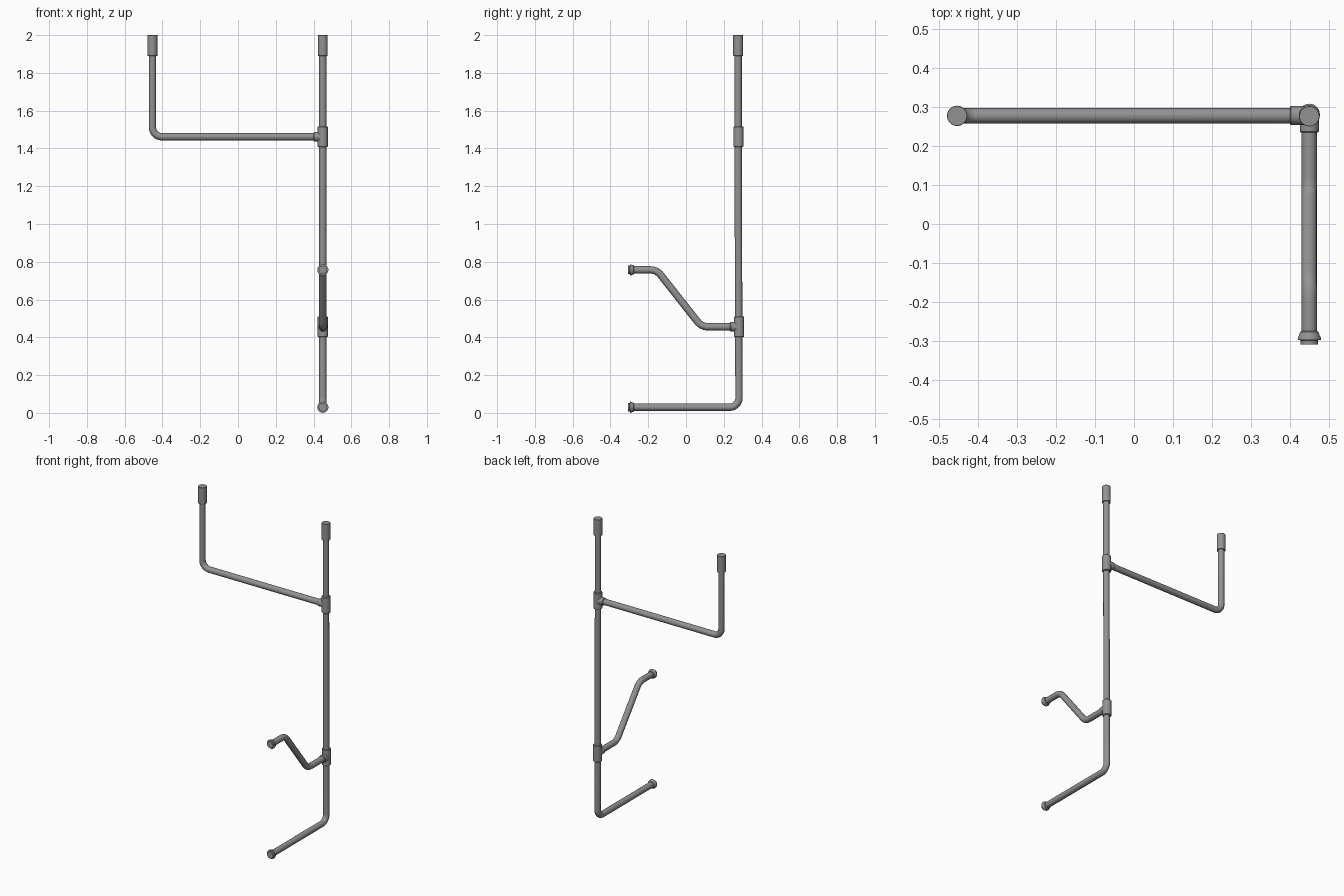
import bpy, bmesh, math
from mathutils import Vector

if "Cube" in bpy.data.objects:
    bpy.data.objects.remove(bpy.data.objects["Cube"])

PX, PY = 0.449, 0.279          # main riser position
LX = -0.453                    # far riser x
Z_LOW, Z_TEE1, Z_END, Z_TEE2 = 0.030, 0.456, 0.757, 1.462
R = 0.0195

dark = bpy.data.materials.new("dark_grey")
dark.diffuse_color = (0.29, 0.29, 0.29, 1)
dark.use_nodes = True
dark.node_tree.nodes["Principled BSDF"].inputs["Base Color"].default_value = dark.diffuse_color


def finish(obj, name):
    obj.name = name
    obj.data.materials.clear()
    obj.data.materials.append(dark)
    bpy.ops.object.select_all(action='DESELECT')
    obj.select_set(True)
    bpy.context.view_layer.objects.active = obj
    bpy.ops.object.shade_smooth_by_angle(angle=math.radians(35))


def rounded(points, bend, steps=8):
    """Replace every inner corner of a path with a circular arc."""
    pts = [Vector(p) for p in points]
    out = [pts[0]]
    for a, b, c in zip(pts, pts[1:], pts[2:]):
        u, v = (a - b).normalized(), (c - b).normalized()
        half = u.angle(v) / 2
        if half > math.radians(85):      # nearly straight: keep the point
            out.append(b)
            continue
        start, end = b + u * bend / math.tan(half), b + v * bend / math.tan(half)
        centre = b + (u + v).normalized() * bend / math.sin(half)
        for i in range(steps + 1):
            d = (start - centre).lerp(end - centre, i / steps)
            out.append(centre + d.normalized() * bend)
    return out + [pts[-1]]


def pipe(name, points, bend=0.05):
    curve = bpy.data.curves.new(name, 'CURVE')
    curve.dimensions = '3D'
    curve.bevel_depth = R
    curve.bevel_resolution = 6
    curve.use_fill_caps = True
    path = rounded(points, bend)
    spline = curve.splines.new('POLY')
    spline.points.add(len(path) - 1)
    for sp, p in zip(spline.points, path):
        sp.co = (*p, 1)
    obj = bpy.data.objects.new(name, curve)
    bpy.context.collection.objects.link(obj)
    bpy.ops.object.select_all(action='DESELECT')
    obj.select_set(True)
    bpy.context.view_layer.objects.active = obj
    bpy.ops.object.convert(target='MESH')
    finish(bpy.context.object, name)


def lathe(name, profile, origin, axis, n=28):
    """Solid turned from (distance, radius) pairs along an axis."""
    bm = bmesh.new()
    rot = Vector(axis).to_track_quat('Z', 'Y')
    rings = []
    for d, r in profile:
        rings.append([bm.verts.new(Vector(origin) + rot @ Vector((
            r * math.cos(2 * math.pi * i / n), r * math.sin(2 * math.pi * i / n), d)))
            for i in range(n)])
    for a, b in zip(rings, rings[1:]):
        for i in range(n):
            j = (i + 1) % n
            bm.faces.new((a[i], a[j], b[j], b[i]))
    bm.faces.new(rings[0][::-1])
    bm.faces.new(rings[-1])
    mesh = bpy.data.meshes.new(name)
    bm.to_mesh(mesh)
    bm.free()
    obj = bpy.data.objects.new(name, mesh)
    bpy.context.collection.objects.link(obj)
    finish(obj, name)


def collar(length, r, c=0.003):
    return [(0, r - c), (c, r), (length - c, r), (length, r - c)]


# Pipe runs
pipe("main_pipe", [(PX, -0.30, Z_LOW), (PX, 0.281, Z_LOW), (PX, PY, Z_TEE1),
                   (PX, 0.276, Z_TEE2), (PX, 0.276, 1.99)])
pipe("upper_branch_pipe", [(PX, 0.277, Z_TEE2), (LX, 0.277, Z_TEE2), (LX, 0.277, 1.99)])
pipe("offset_branch_pipe", [(PX, PY, Z_TEE1), (PX, 0.082, Z_TEE1),
                            (PX, -0.155, Z_END), (PX, -0.30, Z_END)], 0.07)

# Tee fittings: sleeve on the riser plus a side socket
for name, y, z, axis, reach in (("upper_tee", 0.278, Z_TEE2, (-1, 0, 0), 0.05),
                                ("lower_tee", 0.281, Z_TEE1, (0, -1, 0), 0.047)):
    lathe(name + "_sleeve", collar(0.108, 0.027), (PX, y, z - 0.054), (0, 0, 1))
    lathe(name + "_socket", collar(reach, 0.0245), (PX, y, z), axis)

# Socket caps on the upright ends
for name, x, y in (("right_top_socket", PX, 0.276), ("left_top_socket", LX, 0.277)):
    lathe(name, collar(0.11, 0.026, 0.001), (x, y, 1.89), (0, 0, 1))

# Flared nuts on the forward-facing ends
nut = [(0, 0.02), (0.003, 0.024), (0.012, 0.0265), (0.017, 0.0295),
       (0.023, 0.0295), (0.024, 0.022), (0.034, 0.022)]
for name, z in (("lower_end_nut", Z_LOW), ("upper_end_nut", Z_END)):
    lathe(name, nut, (PX, -0.274, z), (0, -1, 0))
